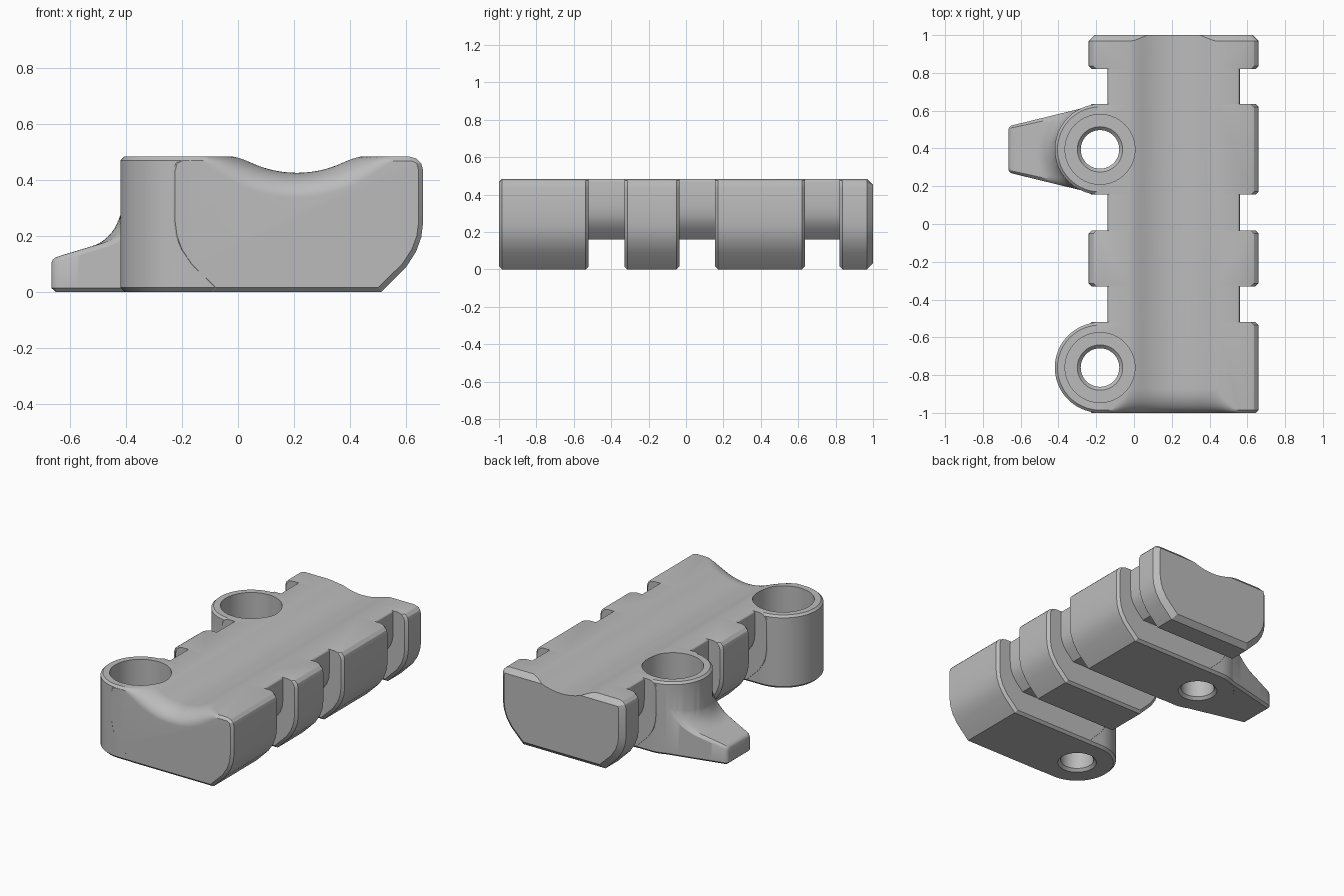
import bpy, bmesh, math

cube = bpy.data.objects.get("Cube")
if cube:
    bpy.data.objects.remove(cube, do_unlink=True)

grey = bpy.data.materials.new("matte grey")
grey.use_nodes = True
grey.diffuse_color = (0.5, 0.5, 0.5, 1)
grey.node_tree.nodes["Principled BSDF"].inputs["Base Color"].default_value = (0.5, 0.5, 0.5, 1)

TOP, CX, HALF = 0.483, 0.21, 0.45
LUG_X, LUG_R, LUG_YS = -0.18, 0.2392, (-0.76, 0.395)


def loft(name, sections, closed=True):
    """Skin a row of equal-length loops and cap both ends."""
    bm = bmesh.new()
    rings = [[bm.verts.new(p) for p in s] for s in sections]
    n = len(rings[0])
    for a, b in zip(rings, rings[1:]):
        for i in range(n):
            j = (i + 1) % n
            bm.faces.new((a[i], a[j], b[j], b[i]))
    bm.faces.new(rings[0])
    bm.faces.new(rings[-1])
    bmesh.ops.recalc_face_normals(bm, faces=bm.faces)
    mesh = bpy.data.meshes.new(name)
    bm.to_mesh(mesh)
    bm.free()
    mesh.materials.append(grey)
    ob = bpy.data.objects.new(name, mesh)
    bpy.context.collection.objects.link(ob)
    return ob


def combine(target, other, operation):
    """Apply a boolean and remove the helper."""
    other.hide_render = True
    mod = target.modifiers.new("combine", 'BOOLEAN')
    mod.operation, mod.object, mod.solver = operation, other, 'EXACT'
    bpy.context.view_layer.objects.active = target
    bpy.ops.object.modifier_apply(modifier=mod.name)
    bpy.data.objects.remove(other, do_unlink=True)


# Half profiles of the wide blocks and of the narrow core, top to bottom
BLOCK = [(.40, TOP), (.425, .476), (.443, .458), (.45, .433), (.45, .25),
         (.443, .195), (.425, .145), (.39, .09), (.30, 0)]
CORE = [(.335, TOP), (.343, .481), (.348, .476), (.35, .468), (.35, .34),
        (.345, .29), (.33, .25), (.305, .215), (.25, .16)]


def section(y, half, inset=0, end=False):
    pts = []
    for x, z in half:
        x *= 1 - inset / HALF
        z += inset * max(0, 1 - z / 0.3)
        if end:
            z = min(z, TOP - inset)
        pts.append((x, z))
    return ([(CX + x, y, z) for x, z in pts] +
            [(CX - x, y, z) for x, z in reversed(pts)])


# Ribbed body: wide blocks separated by grooves
blocks = [(-1, -.52), (-.33, -.035), (.155, .635), (.82, 1)]
rows = []
for y0, y1 in blocks:
    c0, c1 = 0.016, (0.032 if y1 == 1 else 0.016)
    if y0 > -1:
        rows.append(section(y0, CORE))
    rows += [section(y0, BLOCK, c0, y0 == -1), section(y0 + c0, BLOCK),
             section(y1 - c1, BLOCK), section(y1, BLOCK, c1, y1 == 1)]
    if y1 < 1:
        rows.append(section(y1, CORE))
body = loft("ribbed_body", rows)


# Screw lugs: half-round plan running into the body
def lug_loop(cy, z, inset):
    r = LUG_R - inset
    arc = [math.pi / 2 + math.pi * i / 48 for i in range(49)]
    loop = [(LUG_X + r * math.cos(a), cy + r * math.sin(a), z) for a in arc]
    return loop + [(0.08, cy - r, z), (0.08, cy + r, z)]


for cy in LUG_YS:
    lug = loft("screw_lug", [lug_loop(cy, z, c) for z, c in
               ((.0006, .016), (.016, 0), (TOP - .014, 0), (TOP - .0006, .014))])
    combine(body, lug, 'UNION')

# Tapered thumb tab with a fillet sweeping round the back lug
FILLET = 0.1
tab_y = LUG_YS[1]
across = [-1, -.97, -.9] + [i / 10 for i in range(-8, 9)] + [.9, .97, 1]


def tab_section(x, hw, drop=0, low=0.0):
    loop = []
    for t in across:
        y = t * hw
        d = math.hypot(x - LUG_X, y) - LUG_R
        k = min(max(FILLET - d, 0), FILLET)
        z = 0.12 + 0.3 * (x + 0.665) - drop
        z += FILLET - math.sqrt(FILLET ** 2 - k ** 2)
        z -= 0.018 * max(0, (abs(t) - 0.88) / 0.12) ** 2
        loop.append((x, tab_y + y, z))
    c = 0.015
    return loop + [(x, tab_y + hw, c), (x, tab_y + hw - c, low),
                   (x, tab_y - hw + c, low), (x, tab_y - hw, c)]


tab_rows = [tab_section(-.665, .108, .015, .014), tab_section(-.66, .118, .006, .01),
            tab_section(-.65, .126, .001, .001)]
steps = 30
for i in range(steps + 1):
    f = i / steps
    tab_rows.append(tab_section(-.63 + .41 * f, .131 + .1 * f, 0, .001))
combine(body, loft("thumb_tab", tab_rows), 'UNION')


# Long cradle channel, flaring out at the front end
def channel_section(y):
    u = min(max((-0.87 - y) / 0.13, 0), 1)
    r = 0.39 + 0.09 * (1 - math.sqrt(1 - u * u))
    loop, k, lid = [], 0.025 + 0.035 * u, TOP + 0.0006
    for i in range(69):
        x = -0.3 + 0.015 * i
        a = 0.815 - math.sqrt(max(r * r - (x - CX) ** 2, 0))
        h = max(k - abs(a - lid), 0) / k
        loop.append((x, y, min(a, lid) - h * h * k / 4))
    return loop + [(0.72, y, 0.8), (-0.3, y, 0.8)]


flare = [-0.87 - 0.13 * math.sin(math.pi / 2 * i / 14) for i in range(14, -1, -1)]
combine(body, loft("channel_cutter",
                   [channel_section(y) for y in [-1.05] + flare + [1.05]]), 'DIFFERENCE')

# Counterbored screw holes
FLOOR = 0.15
bore = [(-.02, .14), (.018, .102), (FLOOR - .018, .102), (FLOOR, .12), (FLOOR, .185), (.6, .185)]
for cy in LUG_YS:
    rings = [[(LUG_X + r * math.cos(a), cy + r * math.sin(a), z)
              for a in (math.tau * i / 64 for i in range(64))] for z, r in bore]
    combine(body, loft("hole_cutter", rings), 'DIFFERENCE')

# Soft curves, crisp edges
bpy.ops.object.select_all(action='DESELECT')
body.select_set(True)
bpy.context.view_layer.objects.active = body
bpy.ops.object.shade_smooth_by_angle(angle=math.radians(28))
